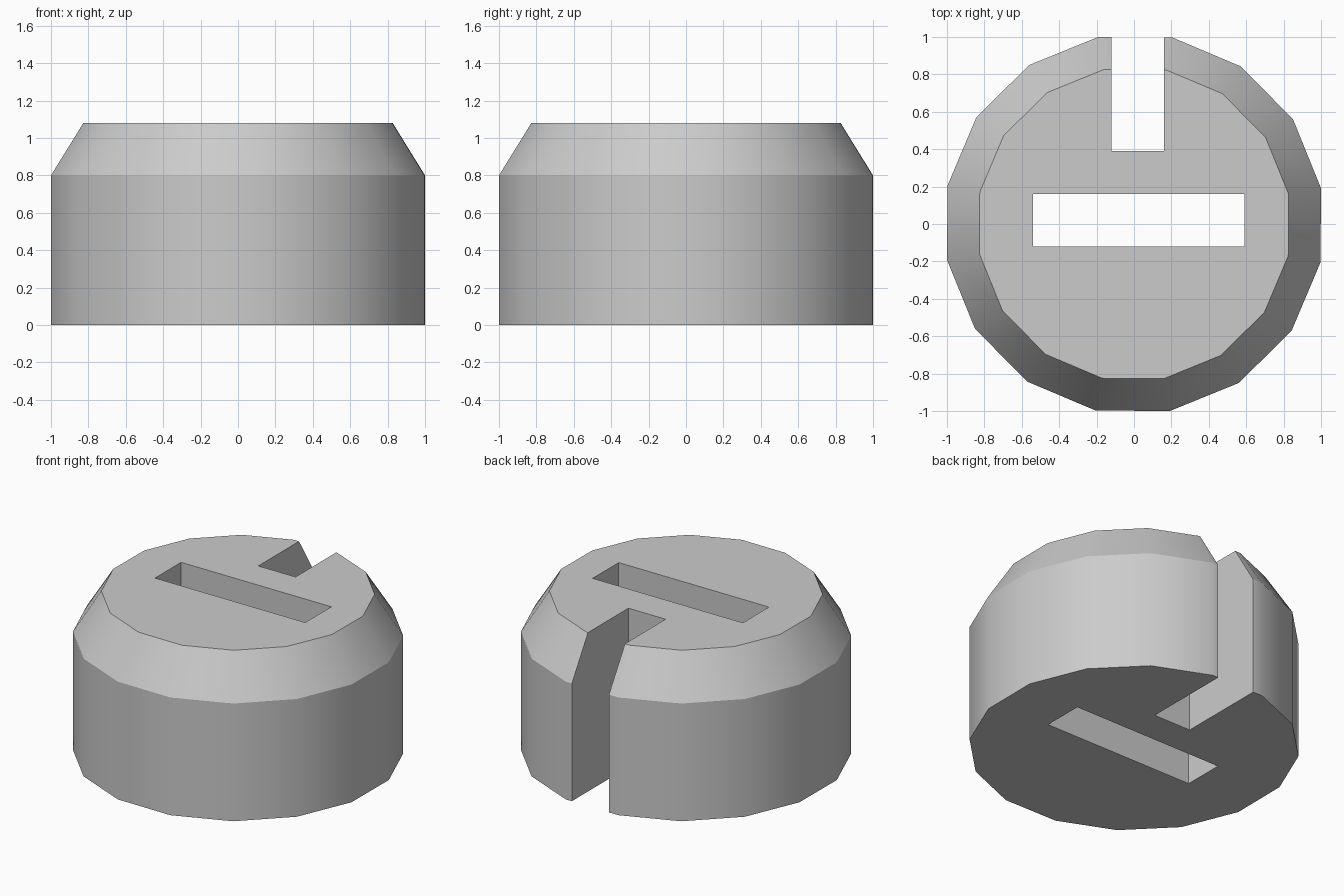
import bpy
import bmesh
from math import cos, sin, radians, tau

if "Cube" in bpy.data.objects:
    bpy.data.objects.remove(bpy.data.objects["Cube"], do_unlink=True)

grey = bpy.data.materials.new("plain grey")
grey.use_nodes = True
colour = (0.6, 0.6, 0.6, 1)
grey.diffuse_color = colour
grey.node_tree.nodes["Principled BSDF"].inputs["Base Color"].default_value = colour

SIDES = 16
HEIGHT = 1.08
TURN = tau / SIDES / 2 - radians(0.4)


def add_object(name, bm):
    bmesh.ops.recalc_face_normals(bm, faces=bm.faces)
    mesh = bpy.data.meshes.new(name)
    bm.to_mesh(mesh)
    bm.free()
    mesh.materials.append(grey)
    obj = bpy.data.objects.new(name, mesh)
    bpy.context.collection.objects.link(obj)
    return obj


def lathe(name, profile):
    """Closed solid with one polygon ring per (radius, height)."""
    bm = bmesh.new()
    rings = [[bm.verts.new((r * cos(TURN + tau * i / SIDES),
                            r * sin(TURN + tau * i / SIDES), z))
              for i in range(SIDES)] for r, z in profile]
    for low, high in zip(rings, rings[1:]):
        for i in range(SIDES):
            j = (i + 1) % SIDES
            bm.faces.new((low[i], low[j], high[j], high[i]))
    bm.faces.new(rings[0])
    bm.faces.new(rings[-1])
    return add_object(name, bm)


def box(name, x0, x1, y0, y1):
    """Upright cutter reaching past the top and bottom."""
    bm = bmesh.new()
    bmesh.ops.create_cube(bm, size=1)
    bmesh.ops.scale(bm, vec=(x1 - x0, y1 - y0, HEIGHT + 0.4), verts=bm.verts)
    bmesh.ops.translate(bm, vec=((x0 + x1) / 2, (y0 + y1) / 2, HEIGHT / 2), verts=bm.verts)
    obj = add_object(name, bm)
    obj.hide_render = True
    return obj


# Round body with a chamfered top
body = lathe("slotted_body", [(1.018, 0), (1.018, 0.8), (0.842, HEIGHT)])
bpy.context.view_layer.objects.active = body
body.select_set(True)

# Through slot in the middle and open notch at the back
for cutter in (box("centre_slot_cutter", -0.54, 0.59, -0.12, 0.16),
               box("back_notch_cutter", -0.12, 0.16, 0.39, 1.3)):
    cut = body.modifiers.new("cut", "BOOLEAN")
    cut.operation = "DIFFERENCE"
    cut.solver = "EXACT"
    cut.object = cutter
    bpy.ops.object.modifier_apply(modifier=cut.name)
    bpy.data.objects.remove(cutter, do_unlink=True)

# Smooth round sides, sharp rims and slot edges
bpy.ops.object.shade_smooth_by_angle(angle=radians(28))
